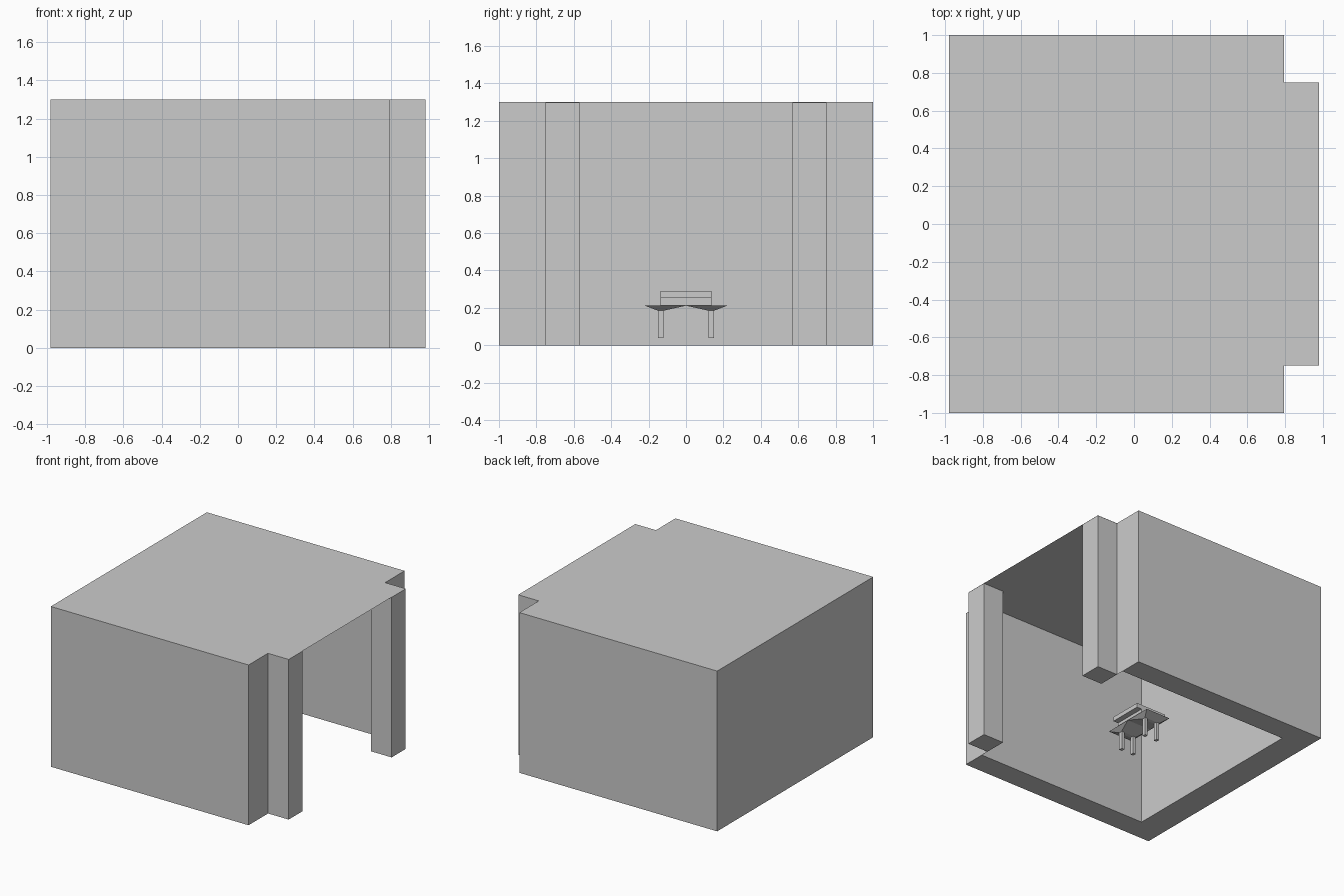
import bpy

if "Cube" in bpy.data.objects:
    bpy.data.objects.remove(bpy.data.objects["Cube"])

H = 1.3              # building height
XB, XF, XP = -0.98, 0.795, 0.98   # back wall, front wall, porch edge


def make(name, verts, faces):
    me = bpy.data.meshes.new(name)
    me.from_pydata(verts, [], faces)
    ob = bpy.data.objects.new(name, me)
    bpy.context.collection.objects.link(ob)
    return ob


def flat(name, outline, z, up=True):
    pts = outline if up else outline[::-1]
    return make(name, [(x, y, z) for x, y in pts], [list(range(len(pts)))])


def strip(name, path, z0, z1):
    n = len(path)
    verts = [(x, y, z) for z in (z0, z1) for x, y in path]
    return make(name, verts, [(i, i + 1, n + i + 1, n + i) for i in range(n - 1)])


def frustum(name, low, high, z0, z1):
    """Solid between two rectangles given as (x0, x1, y0, y1)."""
    verts = []
    for (x0, x1, y0, y1), z in ((low, z0), (high, z1)):
        verts += [(x0, y0, z), (x1, y0, z), (x1, y1, z), (x0, y1, z)]
    sides = [(i, (i + 1) % 4, (i + 1) % 4 + 4, i + 4) for i in range(4)]
    return make(name, verts, [(3, 2, 1, 0), (4, 5, 6, 7)] + sides)


def box(name, x0, x1, y0, y1, z0, z1):
    r = (x0, x1, y0, y1)
    return frustum(name, r, r, z0, z1)


# Building shell: outer skin, inner skin, wall bottoms
outer = [(XF, .75), (XF, 1), (XB, 1), (XB, -1), (XF, -1), (XF, -.75)]
inner = [(XF, -.815), (-.757, -.815), (-.757, .815), (XF, .815)]
strip("outer_walls", outer, 0, H)
strip("inner_walls", inner, 0, H)
flat("wall_base", outer[1:5] + inner, 0, up=False)

# Thin roof with the porch projection
flat("roof", outer + [(XP, -.75), (XP, .75)], H)

# Porch pillars
for side, y0 in (("left", -.75), ("right", .57)):
    box(side + "_pillar", XF, XP, y0, y0 + .18, 0, H - .001)

# Small table: two tapered halves on four legs
CX = -.05
for s, side in ((-1, "left"), (1, "right")):
    lo = sorted((s * .12, s * .15))
    hi = sorted((0, s * .22))
    frustum(side + "_table_half", (CX - .07, CX + .07, *lo),
            (CX - .11, CX + .11, *hi), .185, .212)
    for dx, end in ((-.055, "back"), (.055, "front")):
        box(f"{side}_{end}_leg", CX + dx - .0125, CX + dx + .0125, *lo, .04, .19)

# Box and overhanging slab on the table
box("table_box", CX - .09, CX + .09, -.137, .137, .212, .255)
box("table_slab", CX - .135, CX + .135, -.137, .137, .255, .29)
